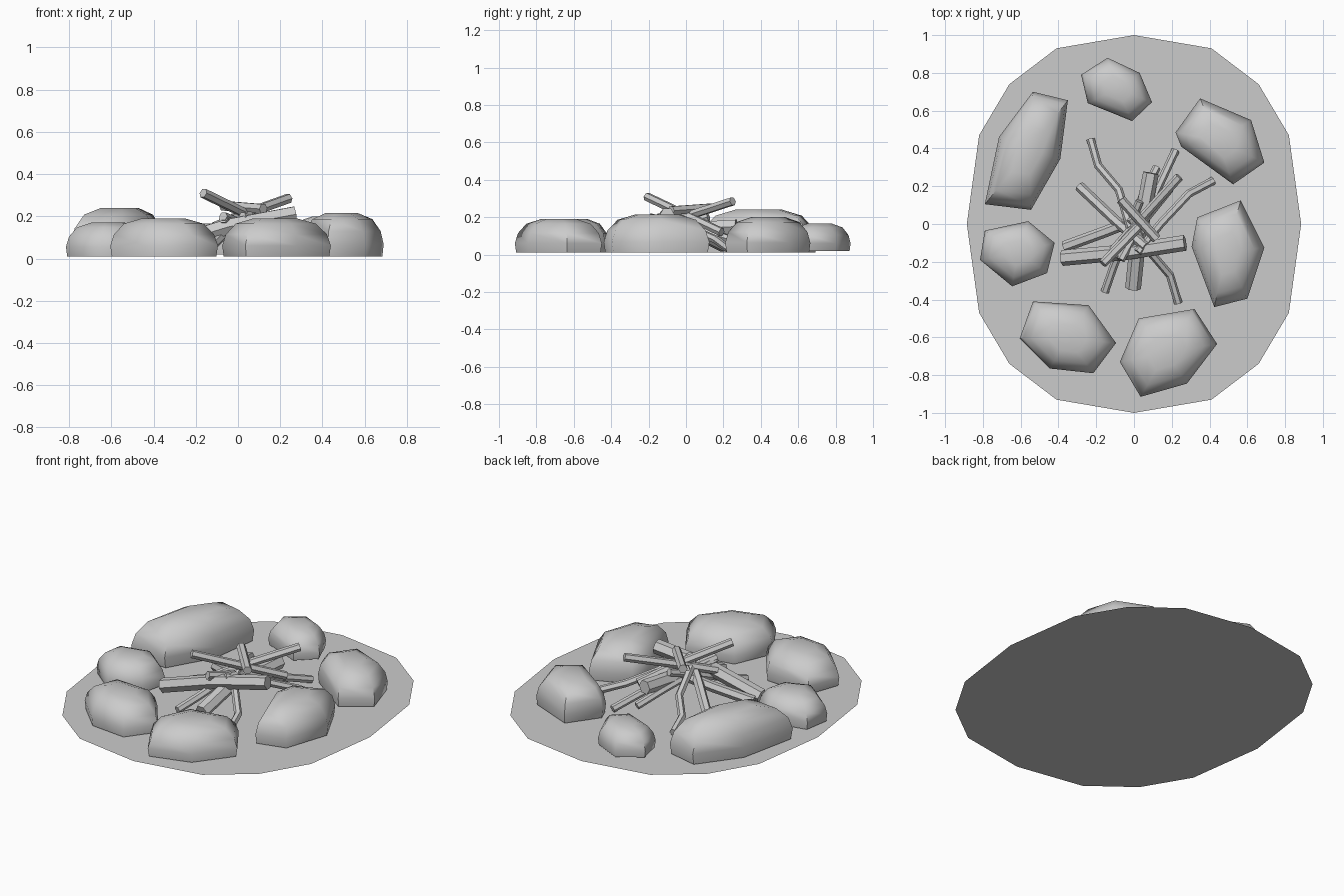
import bpy, bmesh, math
from mathutils import Vector

if "Cube" in bpy.data.objects:
    bpy.data.objects.remove(bpy.data.objects["Cube"])


def finish(name, bm, smooth=None):
    bmesh.ops.recalc_face_normals(bm, faces=bm.faces)
    mesh = bpy.data.meshes.new(name)
    bm.to_mesh(mesh)
    bm.free()
    ob = bpy.data.objects.new(name, mesh)
    bpy.context.collection.objects.link(ob)
    if smooth:
        bpy.ops.object.select_all(action='DESELECT')
        ob.select_set(True)
        bpy.context.view_layer.objects.active = ob
        bpy.ops.object.shade_smooth_by_angle(angle=math.radians(smooth))
    return ob


def loft(bm, rings):
    """Skin a list of vertex-position rings and cap both ends."""
    vs = [[bm.verts.new(p) for p in r] for r in rings]
    n = len(vs[0])
    for a, b in zip(vs, vs[1:]):
        for i in range(n):
            j = (i + 1) % n
            bm.faces.new((a[i], a[j], b[j], b[i]))
    bm.faces.new(vs[0][::-1])
    bm.faces.new(vs[-1])


# Flat ash bed, a 16-sided oval
quarter = [(0.41, 0.93), (0.66, 0.74), (0.82, 0.47)]
right = [(0, 1)] + quarter + [(0.885, 0)] + [(x, -y) for x, y in quarter[::-1]]
outline = right + [(-x, -y) for x, y in right]
bm = bmesh.new()
bm.faces.new([bm.verts.new((x, y, 0.005)) for x, y in outline[::-1]])
bm.normal_update()
mesh = bpy.data.meshes.new("ash_bed")
bm.to_mesh(mesh)
bm.free()
bpy.context.collection.objects.link(bpy.data.objects.new("ash_bed", mesh))


# Ring stones: six-sided outlines lofted into low domes
# (height, base height, outline seen from above)
stones = [
    (0.165, 0.02, [(-.14, .88), (.03, .80), (.095, .645), (-.01, .545), (-.245, .64), (-.28, .79)]),
    (0.24, 0.01, [(-.535, .70), (-.35, .655), (-.39, .345), (-.545, .075), (-.79, .105), (-.715, .46)]),
    (0.17, 0.01, [(-.56, .015), (-.42, -.10), (-.46, -.26), (-.645, -.33), (-.815, -.19), (-.79, -.035)]),
    (0.19, 0.01, [(-.535, -.41), (-.24, -.43), (-.095, -.63), (-.215, -.79), (-.445, -.765), (-.605, -.605)]),
    (0.19, 0.01, [(.025, -.50), (.32, -.45), (.44, -.635), (.28, -.845), (.035, -.915), (-.075, -.73)]),
    (0.215, 0.01, [(.565, .125), (.69, -.125), (.6, -.395), (.425, -.44), (.305, -.12), (.335, .035)]),
    (0.20, 0.01, [(.35, .665), (.62, .55), (.69, .325), (.525, .21), (.25, .41), (.22, .485)]),
]
dome = [(0.97, 0.0), (1.0, 0.28), (0.93, 0.58), (0.74, 0.86), (0.40, 1.0)]
for k, (h, base, pts) in enumerate(stones):
    cx = sum(p[0] for p in pts) / len(pts)
    cy = sum(p[1] for p in pts) / len(pts)
    bm = bmesh.new()
    loft(bm, [[(cx + (x - cx) * s, cy + (y - cy) * s, base + (h - base) * t)
               for x, y in pts] for s, t in dome])
    finish(f"ring_stone_{k + 1}", bm, 60)


# Firewood: six-sided prisms swept along straight or kinked paths
def stick(name, radius, *path, sides=6):
    pts = [Vector(p) for p in path]
    rings = []
    for i, p in enumerate(pts):
        d = (pts[min(i + 1, len(pts) - 1)] - pts[max(i - 1, 0)]).normalized()
        u = d.cross(Vector((0, 0, 1))).normalized()
        v = u.cross(d)
        rings.append([p + radius * (math.cos(a) * u + math.sin(a) * v)
                      for a in (2 * math.pi * j / sides for j in range(sides))])
    bm = bmesh.new()
    loft(bm, rings)
    finish(name, bm)


# Large log leaning across the front
stick("large_log", 0.042, (-.38, -.18, .05), (-.05, -.15, .15), (.27, -.10, .21))
stick("front_log", 0.042, (-.005, -.34, .05), (.02, -.1, .13), (.09, .27, .15))
stick("left_log", 0.03, (-.37, -.12, .04), (-.15, -.04, .10), (.05, .04, .17))
stick("back_left_log", 0.028, (-.29, .20, .04), (-.10, .02, .13), (.06, -.12, .20))

# Thin bent branches with their feet on the ash
branches = [
    [(-.23, .45, .03), (-.19, .31, .06), (-.08, .18, .11), (-.02, -.02, .19)],
    [(-.155, -.36, .03), (-.11, -.23, .07), (-.02, .0, .16), (.03, .12, .20)],
    [(.235, -.42, .03), (.19, -.27, .06), (.07, -.13, .13), (-.02, .03, .20)],
    [(.42, .23, .03), (.29, .16, .08), (.14, .0, .15), (.02, -.15, .20)],
    [(.22, .39, .03), (.15, .24, .08), (.05, .03, .15), (-.07, -.19, .20)],
    [(.12, .30, .04), (.05, .16, .10), (-.07, -.19, .19)],
]
for k, path in enumerate(branches):
    stick(f"bent_branch_{k + 1}", 0.022, *path)

# Straight sticks crossing on top
stick("top_stick_1", 0.024, (-.165, -.21, .31), (.02, -.02, .22), (.19, .19, .12))
stick("top_stick_2", 0.024, (.24, .25, .285), (.03, .02, .21), (-.11, -.14, .15))
stick("top_stick_3", 0.026, (-.07, .13, .25), (.12, -.08, .235))
